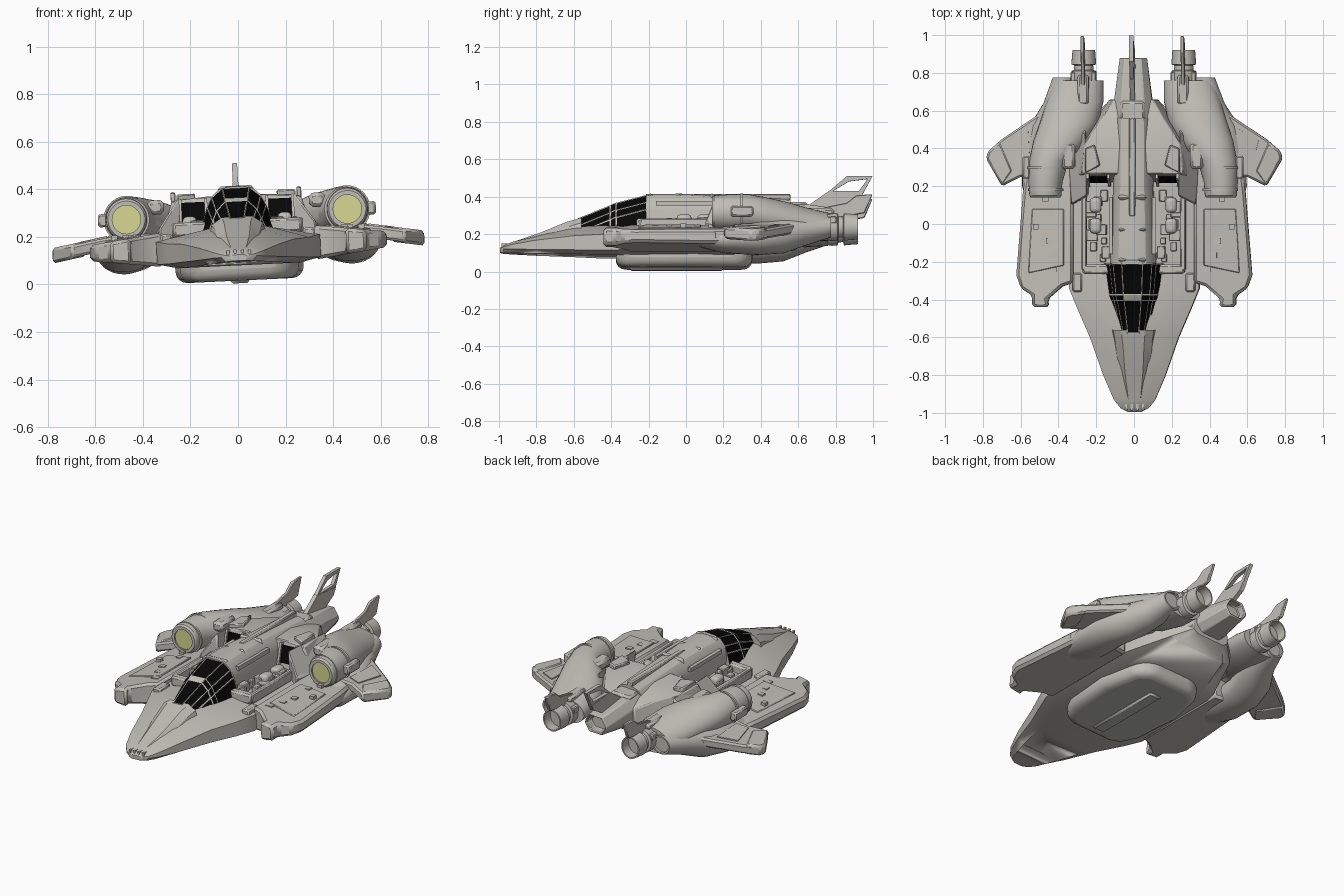
import bpy, bmesh, math, random
from mathutils import Matrix

random.seed(4)
if "Cube" in bpy.data.objects:
    bpy.data.objects.remove(bpy.data.objects["Cube"])

# The craft banks slightly about its long axis
PIVOT = Matrix.Translation((0, 0, .2))
BANK = PIVOT @ Matrix.Rotation(-.048, 4, 'Y') @ PIVOT.inverted()


def material(name, color):
    mat = bpy.data.materials.new(name)
    mat.use_nodes = True
    mat.diffuse_color = (*color, 1)
    shader = next(n for n in mat.node_tree.nodes if n.type == 'BSDF_PRINCIPLED')
    shader.inputs["Base Color"].default_value = (*color, 1)
    return mat


HULL = material("hull_grey", (.53, .515, .47))
GLASS = material("black_glass", (.002, .002, .002))
GLOW = material("intake_yellow", (.68, .68, .29))
parts = []


def finish(bm, name, mats=(HULL,), mirror=False, bevel=0, segments=1):
    bmesh.ops.recalc_face_normals(bm, faces=bm.faces)
    mesh = bpy.data.meshes.new(name)
    bm.to_mesh(mesh)
    bm.free()
    for mat in mats:
        mesh.materials.append(mat)
    obj = bpy.data.objects.new(name, mesh)
    bpy.context.collection.objects.link(obj)
    obj.matrix_world = BANK
    if bevel:
        mod = obj.modifiers.new("Bevel", 'BEVEL')
        mod.width, mod.segments = bevel, segments
        mod.limit_method = 'ANGLE'
    if mirror:
        obj.modifiers.new("Mirror", 'MIRROR')
    parts.append(obj)


def loft(rings):
    """Skin a list of equal rings, with caps; returns mesh and both caps."""
    bm = bmesh.new()
    rows = [[bm.verts.new(p) for p in ring] for ring in rings]
    count = len(rows[0])
    for a, b in zip(rows, rows[1:]):
        for i in range(count):
            j = (i + 1) % count
            bm.faces.new((a[i], a[j], b[j], b[i]))
    first, last = bm.faces.new(rows[0][::-1]), bm.faces.new(rows[-1])
    bmesh.ops.recalc_face_normals(bm, faces=bm.faces)
    return bm, first, last


def push(bm, faces, offset):
    """Extrude faces by an offset and return the new faces."""
    geom = bmesh.ops.extrude_face_region(bm, geom=faces)["geom"]
    bmesh.ops.translate(bm, verts=[v for v in geom if isinstance(v, bmesh.types.BMVert)],
                        vec=offset)
    return [f for f in geom if isinstance(f, bmesh.types.BMFace)]


def hollow(bm, face, rim, depth, index=0):
    """Inset an end cap and sink it along y."""
    bmesh.ops.inset_region(bm, faces=[face], thickness=rim)
    for f in push(bm, [face], (0, depth, 0)):
        f.material_index = index
    bmesh.ops.delete(bm, geom=[face], context='FACES_ONLY')


def symmetric(y, half):
    """Closed ring from the right half of a section, listed bottom to top."""
    return [(x, y, z) for x, z in half] + [(-x, y, z) for x, z in reversed(half)]


def oval(x, y, z, rx, rz, n=28):
    turns = [math.tau * i / n for i in range(n)]
    return [(x + rx * math.cos(t), y, z + rz * math.sin(t)) for t in turns]


def prism(name, outline, low, high, axis='Z', warp=None, **kw):
    def place(u, v, w):
        return (u, v, w) if axis == 'Z' else (w, u, v)
    bm, _, _ = loft([[place(u, v, w) for u, v in outline] for w in (low, high)])
    if warp:
        for v in bm.verts:
            v.co.z = warp(v.co)
    finish(bm, name, **kw)


def box(name, center, size, tilt=0, **kw):
    bm = bmesh.new()
    bmesh.ops.create_cube(bm, size=1, matrix=Matrix.Translation(center)
                          @ Matrix.Rotation(tilt, 4, 'X') @ Matrix.Diagonal((*size, 1)))
    finish(bm, name, **kw)


# Main hull: y, half width, underside, edge height, ridge half width, top
hull = [(-.995, .035, .1, .12, .02, .125), (-.975, .075, .097, .128, .04, .14),
        (-.93, .11, .095, .14, .06, .155), (-.8, .165, .09, .16, .07, .185),
        (-.6, .235, .085, .18, .08, .235), (-.45, .3, .08, .185, .12, .24),
        (-.34, .345, .08, .195, .14, .235), (.25, .345, .08, .2, .14, .23),
        (.58, .21, .12, .2, .12, .23), (.66, .12, .17, .22, .08, .24)]
finish(loft([symmetric(y, [(w * .75, b), (w, b + .02), (w, e), (r, t)])
             for y, w, b, e, r, t in hull])[0], "main_hull", bevel=.005)

# Nose ridge leading up to the canopy
ridge = [(-.93, .04, .155), (-.78, .06, .205), (-.64, .07, .262), (-.56, .08, .285)]
finish(loft([symmetric(y, [(w * 1.8, .12), (w * 1.35, t - .03), (w * .8, t)])
             for y, w, t in ridge])[0], "nose_ridge")
for x in (.015, .045):
    box("nose_slot", (x, -.962, .136), (.012, .05, .022), mirror=True)

# Canopy: inset panes become glass; frames and the top crossbar stay grey
canopy = [(-.58, .062, .282), (-.405, .094, .352), (-.375, .1, .365), (-.21, .115, .407)]
bm, _, _ = loft([symmetric(y, [(w * 1.45, .2), (w * 1.1, t - .08), (w * .92, t - .04),
                              (w * .5, t)]) for y, w, t in canopy])
bm.normal_update()
panes = [f for f in bm.faces if f.normal.z > .25 and abs(f.normal.y) < .95
         and abs(f.calc_center_median().y + .39) > .02]
bmesh.ops.inset_individual(bm, faces=panes, thickness=.006, depth=-.002)
side_links = [f for f in bm.faces if abs(f.calc_center_median().y + .39) < .004
              and f.normal.z > .25 and abs(f.calc_center_median().x) > .05]
bmesh.ops.inset_individual(bm, faces=side_links, thickness=.004)
for f in panes + side_links:
    f.material_index = 1
finish(bm, "canopy", (HULL, GLASS))

# Dorsal spine and its raised keel
spine = [(-.215, .122, .412), (-.03, .115, .415), (.2, .105, .405), (.56, .1, .385)]
finish(loft([symmetric(y, [(w, .2), (w, t - .09), (w * .86, t - .04), (w * .6, t - .01),
                          (w * .25, t)]) for y, w, t in spine])[0], "dorsal_spine")
box("spine_keel", (0, .3, .395), (.035, .52, .04), bevel=.006)
for y in (-.19, -.03, .14):
    box("spine_band", (0, y, .39), (.15, .025, .05), bevel=.012)
box("spine_side_rail", (.115, -.01, .36), (.02, .3, .025), mirror=True)

# Rear deck with a sloping front and dark windows
deck = [(.22, .33, .2, .22), (.265, .33, .2, .375), (.42, .31, .2, .375),
        (.56, .2, .2, .35), (.66, .13, .2, .32)]
finish(loft([symmetric(y, [(w, b), (w * .82, t - .012), (w * .4, t)])
             for y, w, b, t in deck])[0], "rear_deck", bevel=.005)
box("bay_window", (.183, .236, .305), (.1, .008, .1), tilt=-.3, mats=(GLASS,), mirror=True)
for x in (.128, .238):
    box("window_post", (x, .23, .295), (.014, .024, .15), tilt=-.3, mirror=True)
prism("deck_shoulder", [(.24, .15), (.33, .1), (.35, .4), (.25, .5)], .19, .38,
      warp=lambda c: c.z - (.13 * (c.x - .24) / .09 if c.z > .3 else 0),
      mirror=True, bevel=.008)
prism("deck_block", [(.17, .31), (.25, .27), (.25, .4), (.2, .42)], .35, .39,
      mirror=True, bevel=.006)

# Equipment bays beside the spine
box("bay_rail", (.262, -.03, .24), (.028, .43, .06), mirror=True, bevel=.006)
box("bay_front_wall", (.19, -.24, .24), (.16, .05, .06), mirror=True, bevel=.01)
for i in range(12):
    spot = (random.uniform(.14, .235), -.18 + i * .03, .245)
    box("bay_machinery", spot, [random.uniform(.025, .07) for _ in "xyz"], mirror=True, bevel=.004)
for y in (-.01, .1):
    box("bay_tank", (.2, y, .26), (.06, .08, .07), mirror=True, bevel=.02, segments=3)

# Side slabs with forward prongs, thinning outward
slab = [(.32, -.31), (.38, -.33), (.46, -.4), (.45, -.44), (.54, -.44), (.54, -.38),
        (.6, -.34), (.625, -.27), (.59, .16), (.57, .32), (.32, .32)]


def thin_out(c):
    return .16 + (c.z - .16) * (1 - (c.x - .33) * 1.8)


prism("side_slab", slab, .09, .232, warp=thin_out, mirror=True, bevel=.014)
prism("slab_top_panel", [(.37, -.22), (.56, -.26), (.54, .08), (.37, .08)], .2, .24,
      warp=thin_out, mirror=True, bevel=.004)
for i in range(6):
    y = -.24 + i * .075
    box("slab_edge_panel", (.605 - i * .005, y, .165), (.022, .055, .035), mirror=True, bevel=.004)
    box("slab_top_detail", (random.uniform(.38, .52), y, .218),
        (random.uniform(.02, .06), .03, .024), mirror=True)
box("nose_edge_plate", (.3, -.31, .195), (.05, .1, .06), mirror=True, bevel=.008)

# Drooping rear wings with a thicker tip
wing = [(.42, .64), (.49, .59), (.7, .45), (.775, .385), (.785, .345), (.7, .2), (.6, .25), (.42, .25)]


def droop(c):
    return c.z - max(0, c.x - .45) * .17


prism("rear_wing", wing, .187, .24, warp=droop, mirror=True, bevel=.01)
prism("wing_tip", [(.64, .28), (.7, .2), (.785, .345), (.775, .385), (.71, .44)], .182, .246,
      warp=droop, mirror=True, bevel=.012)
prism("wing_panel", [(.55, .3), (.62, .28), (.66, .44), (.56, .5)], .2, .247,
      warp=droop, mirror=True)

# Engine pods sweep inward and swell toward the tail; intakes glow
pod = [(.465, .14, .295, .078, .078), (.465, .15, .295, .085, .088), (.465, .22, .295, .09, .094),
       (.445, .34, .293, .105, .098), (.385, .44, .275, .145, .1), (.34, .54, .255, .155, .1),
       (.31, .65, .235, .15, .09), (.29, .76, .225, .13, .075)]
bm, front, back = loft([oval(*s) for s in pod])
hollow(bm, front, .018, .008, 1)
finish(bm, "engine_pod", (HULL, GLOW), mirror=True)
for y, r in ((.175, .094), (.29, .1)):
    finish(loft([oval(.462, y + d, .295, r, r) for d in (0, .014)])[0], "pod_band", mirror=True)
box("pod_side_unit", (.565, .3, .295), (.04, .12, .055), mirror=True, bevel=.008)
box("pod_top_unit", (.34, .36, .34), (.07, .14, .06), mirror=True, bevel=.015)

# Lower cowls with open outlets
cowl = [(.47, .06, .14, .09, .03), (.48, .2, .145, .115, .07), (.48, .38, .155, .115, .09),
        (.44, .52, .17, .115, .095), (.39, .64, .195, .09, .075), (.37, .775, .22, .06, .055)]
bm, _, back = loft([oval(*s) for s in cowl])
hollow(bm, back, .009, -.05)
finish(bm, "lower_cowl", mirror=True)

# Stepped main nozzles
steps = [(.72, .06), (.78, .068), (.81, .066), (.815, .052), (.84, .05), (.845, .066), (.92, .06)]
bm, _, back = loft([oval(.265, y, .225, r, r * 1.1) for y, r in steps])
hollow(bm, back, .008, -.06)
finish(bm, "main_nozzle", mirror=True)
for x in (.21, .32):
    box("nozzle_strut", (x, .77, .26), (.025, .07, .04), mirror=True, bevel=.005)

# Central tail boom with an open end
boom = [(.55, .115, .18, .36), (.66, .1, .19, .355), (.88, .072, .215, .325)]
bm, _, back = loft([symmetric(y, [(w * .6, b), (w, b + .04), (w, t - .05), (w * .6, t)])
                    for y, w, b, t in boom])
hollow(bm, back, .012, -.05)
finish(bm, "tail_boom", bevel=.008)
box("boom_collar", (0, .6, .34), (.13, .1, .06), bevel=.012)

# Tail fins: the tall one carries a slot
prism("fin_base", [(.62, .33), (.765, .43), (.945, .415), (.92, .375), (.82, .32)], -.013, .013, 'X')
bm = bmesh.new()
face = bm.faces.new([bm.verts.new((-.011, y, z)) for y, z in
                     ((.755, .42), (.86, .51), (.997, .51), (.94, .405))])
bm.normal_update()
bmesh.ops.inset_region(bm, faces=[face], thickness=.03, use_boundary=True)
bmesh.ops.delete(bm, geom=[face], context='FACES')
push(bm, bm.faces[:], (.022, 0, 0))
finish(bm, "fin_frame")
prism("side_fin", [(.64, .29), (.76, .335), (.86, .355), (.91, .395), (.997, .4), (.955, .3), (.8, .27)],
      .255, .275, 'X', mirror=True, bevel=.004)
box("side_fin_root", (.265, .71, .305), (.06, .16, .04), mirror=True, bevel=.012)

# Belly pod with a shallow keel
belly = [(.13, -.375), (.2, -.345), (.25, -.24), (.27, .05), (.225, .29), (.15, .355)]
prism("belly_pod", belly + [(-x, y) for x, y in reversed(belly)], .016, .14,
      bevel=.055, segments=4)
box("belly_keel", (0, -.05, .02), (.08, .5, .03), bevel=.01)

# Smooth rounded faces, keep hard edges
bpy.ops.object.select_all(action='DESELECT')
for obj in parts:
    obj.select_set(True)
bpy.context.view_layer.objects.active = parts[0]
bpy.ops.object.shade_smooth_by_angle(angle=math.radians(28))
